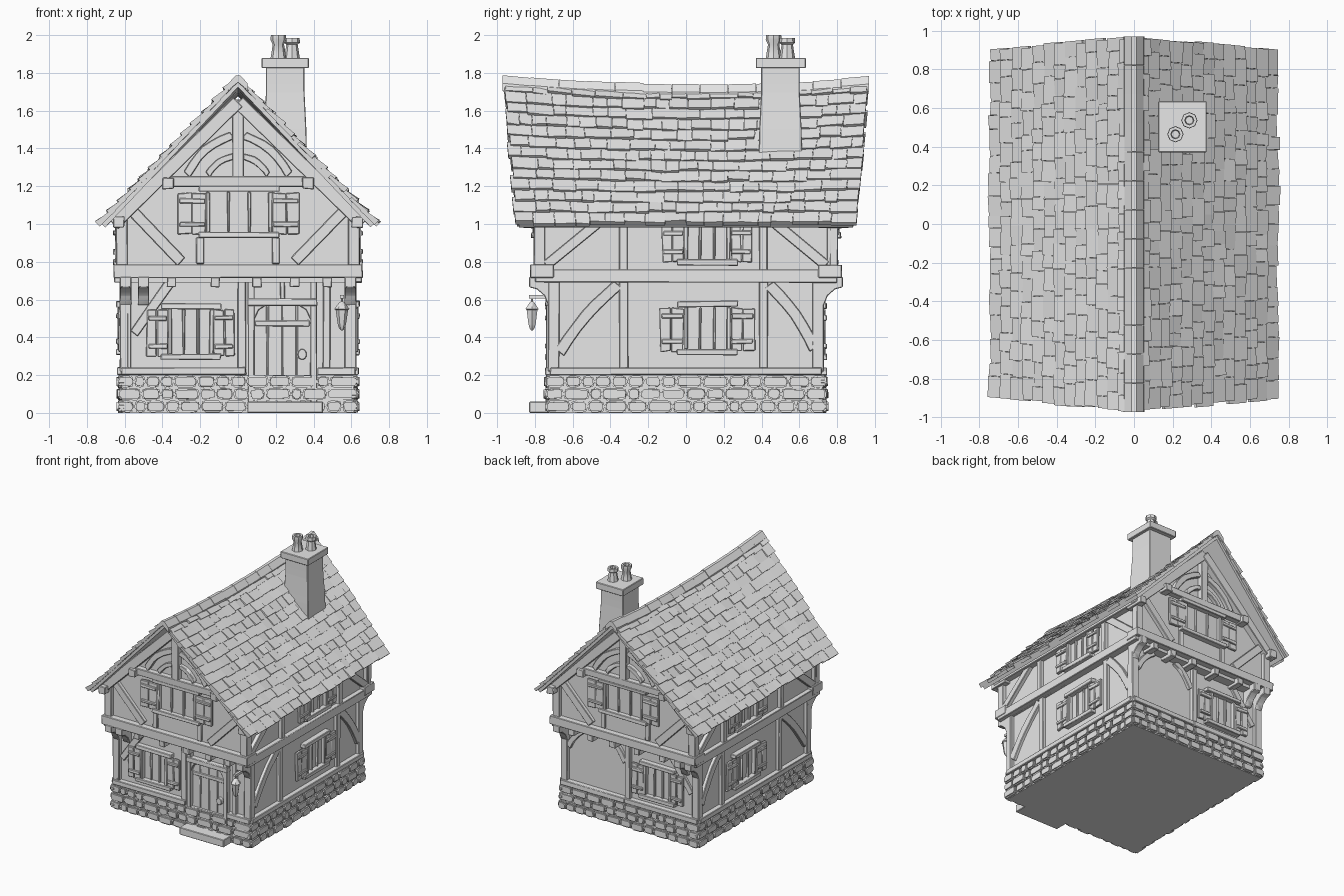
import bpy, bmesh, math, random
from mathutils import Vector

random.seed(7)
if "Cube" in bpy.data.objects:
    bpy.data.objects.remove(bpy.data.objects["Cube"])

clay = bpy.data.materials.new("pale_clay")
clay.use_nodes = True
clay.diffuse_color = (0.8, 0.8, 0.8, 1)
clay.node_tree.nodes["Principled BSDF"].inputs["Base Color"].default_value = (0.8, 0.8, 0.8, 1)

parts = {}


def part(name):
    return parts.setdefault(name, bmesh.new())


def rnd(a):
    return random.uniform(-a, a)


def loft(name, rings, cap=True):
    """Skin a stack of equal point rings into a closed solid."""
    bm = part(name)
    vs = [[bm.verts.new(p) for p in ring] for ring in rings]
    n = len(vs[0])
    for a, b in zip(vs, vs[1:]):
        for i in range(n):
            bm.faces.new((a[i], a[(i + 1) % n], b[(i + 1) % n], b[i]))
    if cap:
        bm.faces.new(vs[0])
        bm.faces.new(vs[-1])


def lathe(name, x, y, profile, n=8):
    loft(name, [[(x + r * math.cos(k * math.tau / n), y + r * math.sin(k * math.tau / n), z)
                 for k in range(n)] for r, z in profile])


def box(name, lo, hi):
    loft(name, [[(lo[0], lo[1], z), (hi[0], lo[1], z), (hi[0], hi[1], z), (lo[0], hi[1], z)]
                for z in (lo[2], hi[2])])


def on_wall(side, u, z, d):
    """u runs along the wall, d is the distance out from the centre."""
    return {"front": (u, -d, z), "back": (u, d, z), "left": (d, u, z), "right": (-d, u, z)}[side]


def panel(name, side, outline, d0, d1, jit=0.0):
    pts = [(u + rnd(jit), z + rnd(jit)) for u, z in outline]
    loft(name, [[on_wall(side, u, z, d + rnd(jit) * (d == d1)) for u, z in pts] for d in (d0, d1)])


def rect(name, side, u0, u1, z0, z1, d0, d1, jit=0.003):
    panel(name, side, [(u0, z0), (u1, z0), (u1, z1), (u0, z1)], d0, d1, jit)


def beam(name, side, a, b, w, d0, d1, bow=0.0):
    """Timber from a to b, optionally curved sideways."""
    a, b = Vector(a), Vector(b)
    n = Vector((a.y - b.y, b.x - a.x)).normalized()
    steps = 6 if bow else 1
    mid = [a.lerp(b, i / steps) + n * bow * math.sin(math.pi * i / steps) for i in range(steps + 1)]
    outline = [p + n * w / 2 for p in mid] + [p - n * w / 2 for p in reversed(mid)]
    panel(name, side, outline, d0, d1, 0.002)


def window(name, side, u0, u1, z0, z1, d, shutter):
    """Panes, frame, mullions, sill, lintel and two open shutters."""
    w = 0.022
    rect(name + "_panes", side, u0, u1, z0, z1, d - 0.02, d + 0.004, 0)
    for u in (u0, u1):
        rect(name + "_frame", side, u - w / 2, u + w / 2, z0, z1, d - 0.01, d + 0.035)
    for k in (1, 2):
        u = u0 + (u1 - u0) * k / 3
        rect(name + "_frame", side, u - 0.007, u + 0.007, z0, z1, d - 0.01, d + 0.02)
    for z in (z0 - 0.03, z1):
        rect(name + "_frame", side, u0 - 0.05, u1 + 0.05, z, z + 0.032, d - 0.01, d + 0.045)
    for s, u in ((-1, u0), (1, u1)):
        for k in range(2):
            a, b = u + s * (0.012 + k * shutter / 2), u + s * (0.008 + (k + 1) * shutter / 2)
            rect(name + "_shutters", side, a, b, z0 - 0.01, z1 - 0.005, d + 0.012, d + 0.034, 0.005)
        for z in (z0 + 0.03, z1 - 0.06):
            rect(name + "_shutters", side, u + s * 0.015, u + s * shutter, z, z + 0.025, d + 0.02, d + 0.045)


# Plaster walls: ground floor and the overhanging gabled upper floor
box("ground_floor_walls", (-0.6, -0.7, 0.1), (0.6, 0.7, 0.72))
gable = [(-0.615, 0.69), (0.615, 0.69), (0.615, 1.05), (0, 1.66), (-0.615, 1.05)]
loft("upper_floor_walls", [[(x, y, z) for x, z in gable] for y in (-0.775, 0.775)])

# Stone plinth with three courses of rounded stones
box("plinth_core", (-0.615, -0.725, 0), (0.615, 0.725, 0.2))
for side, half, d in (("front", 0.635, 0.725), ("back", 0.635, 0.725),
                      ("left", 0.745, 0.615), ("right", 0.745, 0.615)):
    for row in range(3):
        u = -half
        while u < half - 0.02:
            e = min(u + random.uniform(0.06, 0.14), half)
            if half - e < 0.04:
                e = half
            z0, z1, c = row * 0.066 + 0.002, row * 0.066 + 0.066, 0.016
            outline = [(u + c, z0), (e - c, z0), (e, z0 + c), (e, z1 - c),
                       (e - c, z1), (u + c, z1), (u, z1 - c), (u, z0 + c)]
            panel("plinth_stones", side, outline, d - 0.02, d + 0.022 + rnd(0.006), 0.002)
            u = e

# Timber frame on the gable ends
for side in ("front", "back"):
    T, lo, up = "gable_timbers", (0.68, 0.73), (0.76, 0.805)
    for s in (-1, 1):
        beam(T, side, (s * 0.595, 0.22), (s * 0.595, 0.7), 0.06, *lo)
        beam(T, side, (s * 0.615, 0.75), (s * 0.615, 1.06), 0.06, *up)
        beam(T, side, (s * 0.56, 1.07), (s * 0.3, 0.8), 0.06, *up)
        beam(T, side, (s * 0.66, 1.0), (0, 1.645), 0.07, 0.76, 0.825)
        beam(T, side, (s * 0.27, 1.26), (s * 0.03, 1.47), 0.045, *up, bow=s * -0.035)
        beam(T, side, (s * 0.16, 1.26), (s * 0.02, 1.36), 0.035, *up, bow=s * -0.02)
        beam(T, side, (s * 0.2, 0.79), (s * 0.2, 0.93), 0.04, 0.76, 0.79)
        rect("purlin_ends", side, s * 0.34, s * 0.4, 1.185, 1.245, 0.7, 0.85)
        rect("purlin_ends", side, s * 0.6, s * 0.66, 0.98, 1.04, 0.7, 0.86)
    beam(T, side, (0, 1.24), (0, 1.66), 0.06, 0.76, 0.82)
    beam(T, side, (-0.38, 1.225), (0.38, 1.225), 0.055, 0.76, 0.82)
    beam(T, side, (-0.66, 0.75), (0.66, 0.75), 0.07, 0.7, 0.825)
    beam(T, side, (0.02, 0.2), (0.02, 0.7), 0.045, *lo)
    beam(T, side, (-0.62, 0.22), (0.04, 0.22), 0.04, 0.68, 0.745)
    beam(T, side, (-0.55, 0.42), (-0.36, 0.69), 0.05, 0.68, 0.72)
    # Joist ends and curved corner brackets under the overhang
    for u in (-0.35, -0.12, 0.1, 0.3, 0.47):
        rect("joist_ends", side, u - 0.025, u + 0.025, 0.665, 0.72, 0.68, 0.815)
    for u in (-0.595, -0.5, 0.595):
        curve = [(0.7, 0.57), (0.73, 0.57), (0.75, 0.62), (0.79, 0.655), (0.83, 0.665), (0.83, 0.72), (0.7, 0.72)]
        loft("corner_brackets", [[on_wall(side, u + o, z, d) for d, z in curve] for o in (-0.03, 0.03)])
    window(side + "_lower_window", side, -0.36, -0.14, 0.31, 0.55, 0.7, 0.115)
    window(side + "_upper_window", side, -0.16, 0.17, 0.955, 1.17, 0.775, 0.15)

# Plain rear bay with arched braces
beam("gable_timbers", "back", (0.04, 0.22), (0.62, 0.22), 0.04, 0.68, 0.745)
for a, b, bow in (((0.05, 0.52), (0.2, 0.69), 0.02), ((0.56, 0.52), (0.41, 0.69), -0.02)):
    beam("gable_timbers", "back", a, b, 0.045, 0.68, 0.725, bow)

# Timber frame on the long sides
for side in ("left", "right"):
    T, lo, up = "side_timbers", (0.58, 0.625), (0.6, 0.645)
    for s in (-1, 1):
        beam(T, side, (s * 0.7, 0.22), (s * 0.7, 0.7), 0.06, *lo)
        beam(T, side, (s * 0.775, 0.75), (s * 0.775, 1.06), 0.06, *up)
    for u in (-0.33, 0.41):
        beam(T, side, (u, 0.23), (u, 0.7), 0.045, *lo)
        beam(T, side, (u, 0.75), (u, 1.06), 0.045, *up)
    beam(T, side, (-0.8, 0.725), (0.8, 0.725), 0.07, 0.58, 0.655)
    beam(T, side, (-0.81, 1.03), (0.81, 1.03), 0.06, 0.6, 0.665)
    beam(T, side, (-0.72, 0.22), (0.72, 0.22), 0.04, 0.58, 0.64)
    beam(T, side, (-0.67, 0.32), (-0.36, 0.68), 0.06, *lo, bow=0.02)
    beam(T, side, (0.68, 0.34), (0.44, 0.68), 0.06, *lo, bow=-0.02)
    beam(T, side, (-0.74, 0.78), (-0.45, 1.02), 0.055, *up)
    beam(T, side, (0.74, 0.78), (0.45, 1.02), 0.055, *up)
    window(side + "_lower_window", side, 0.0, 0.225, 0.335, 0.56, 0.6, 0.13)
    window(side + "_upper_window", side, 0.0, 0.225, 0.81, 1.0, 0.615, 0.12)

# Front door: planks, glazed slot, arched frame, transom and step
for k in range(4):
    u = 0.08 + k * 0.0775
    rect("door_planks", "front", u, u + 0.075, 0.06, 0.57, 0.68, 0.707)
for z in (0.17, 0.46):
    rect("door_straps", "front", 0.09, 0.38, z, z + 0.03, 0.7, 0.715)
for u in (0.07, 0.4):
    beam("door_frame", "front", (u, 0.05), (u, 0.7), 0.035, 0.68, 0.74)
beam("door_frame", "front", (0.05, 0.585), (0.42, 0.585), 0.04, 0.68, 0.745)
for u, s in ((0.08, 1), (0.39, -1)):
    panel("door_frame", "front", [(u, 0.57), (u + s * 0.07, 0.57), (u + s * 0.03, 0.545), (u, 0.48)], 0.69, 0.735)
beam("door_frame", "front", (0.235, 0.6), (0.235, 0.7), 0.025, 0.69, 0.72)
beam("gable_timbers", "front", (0.47, 0.2), (0.47, 0.7), 0.04, 0.68, 0.725)
beam("gable_timbers", "front", (0.42, 0.22), (0.62, 0.22), 0.04, 0.68, 0.745)
box("door_step", (0.05, -0.83, 0), (0.45, -0.7, 0.06))
ring = [(0.34 + 0.025 * math.cos(a), 0.31 + 0.03 * math.sin(a)) for a in [k * math.tau / 10 for k in range(10)]]
panel("door_knocker", "front", ring, 0.7, 0.735)

# Hanging lantern
rect("lantern_arm", "front", 0.54, 0.56, 0.605, 0.625, 0.7, 0.83, 0)
lathe("lantern", 0.55, -0.815, [(0.004, 0.435), (0.016, 0.45), (0.022, 0.47), (0.033, 0.545), (0.04, 0.55),
                                (0.014, 0.585), (0.006, 0.59), (0.006, 0.615)], 6)


# Sagging roof: t runs from eave to ridge, h lifts off the slope
def slope(s, t, y, h):
    y *= 1 + 0.078 * t
    sag = 0.05 * t * (y - 0.05) ** 2
    return (s * (0.72 * (1 - t) + 0.7 * h), y, 1.0 + 0.71 * t + sag + 0.7 * h)


ROWS = 13
for s in (-1, 1):
    loft("roof_deck", [[slope(s, t, y, h) for t, h in ((0, -0.025), (0, 0.01), (1, 0.01), (1, -0.025))]
                       for y in [-0.885 + 1.77 * k / 10 for k in range(11)]])
    for row in range(ROWS):
        t0, t1 = row / ROWS - 0.01, (row + 1.3) / ROWS
        y = -0.9 + rnd(0.01)
        while y < 0.88:
            e = y + random.uniform(0.06, 0.14)
            if e > 0.85:
                e = 0.9 + rnd(0.01)
            h, drop, tilt = 0.028 + rnd(0.006), rnd(0.008), rnd(0.005)
            rings = []
            for yy, k in ((y + 0.001, -1), (e - 0.001, 1)):
                rings.append([slope(s, t0 + drop, yy, 0), slope(s, t0 + drop, yy, h + k * tilt),
                              slope(s, min(t1, 1), yy, 0.012), slope(s, min(t1, 1), yy, -0.005)])
            loft("roof_shingles", rings)
            y = e

# Ridge capping
cap = [(-0.055, -0.055), (-0.05, -0.015), (-0.012, 0.027), (0.012, 0.027), (0.05, -0.015), (0.055, -0.055), (0, -0.01)]
edges = [-0.972 + 1.944 * k / 13 for k in range(14)]
for a, b in zip(edges, edges[1:]):
    lift = rnd(0.005)
    loft("ridge_tiles", [[(x, y, 1.712 + 0.05 * (y - 0.05) ** 2 + z + lift) for x, z in cap] for y in (a, b - 0.002)])

# Chimney with capping slab and two pots
cx, cy = 0.25, 0.5
loft("chimney_stack", [[(cx + i * r, cy + j * r, z) for i, j in ((-1, -1), (1, -1), (1, 1), (-1, 1))]
                       for r, z in ((0.118, 1.2), (0.112, 1.5), (0.102, 1.7), (0.102, 1.84))])
box("chimney_cap", (cx - 0.125, cy - 0.13, 1.825), (cx + 0.125, cy + 0.135, 1.88))
for o, top in ((-0.036, 2.0), (0.036, 1.985)):
    lathe("chimney_pots", cx + o, cy + o, [(0.042, 1.875), (0.038, 1.9), (0.03, 1.95), (0.042, top - 0.025),
                                           (0.04, top), (0.024, top), (0.02, top - 0.05)])

# Turn the parts into objects, softening hewn edges
crisp = ("roof", "ground", "upper_floor", "panes", "lantern", "pots", "ridge", "core")
for name, bm in parts.items():
    bmesh.ops.recalc_face_normals(bm, faces=bm.faces)
    if not any(c in name for c in crisp):
        soft = 0.009 if "stones" in name else 0.004
        bmesh.ops.bevel(bm, geom=bm.edges[:], offset=soft, segments=2 if "stones" in name else 1,
                        affect="EDGES", clamp_overlap=True)
    mesh = bpy.data.meshes.new(name)
    bm.to_mesh(mesh)
    bm.free()
    mesh.materials.append(clay)
    obj = bpy.data.objects.new(name, mesh)
    bpy.context.collection.objects.link(obj)
    bpy.ops.object.select_all(action="DESELECT")
    obj.select_set(True)
    bpy.context.view_layer.objects.active = obj
    bpy.ops.object.shade_smooth_by_angle(angle=math.radians(35))
